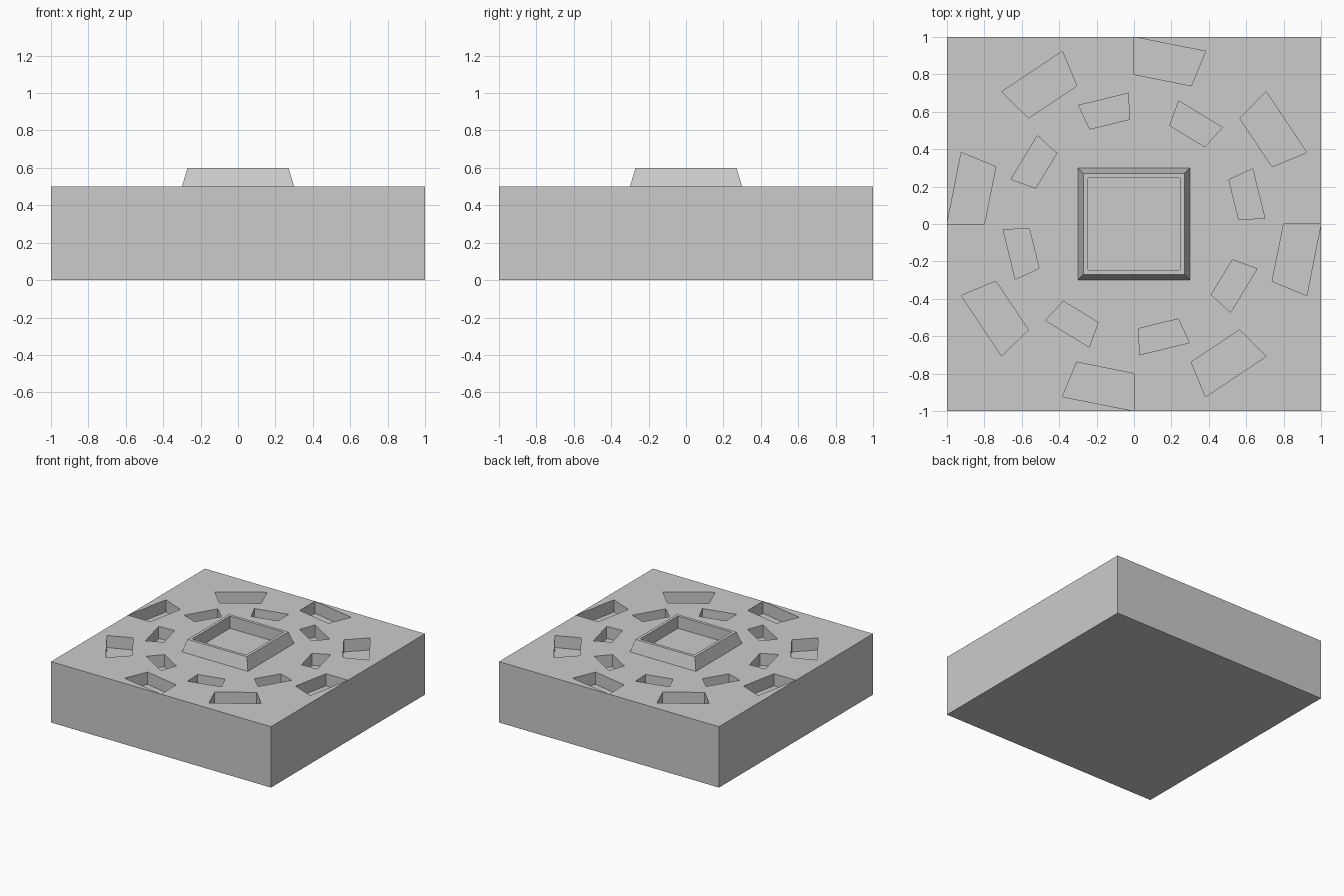
import bpy, bmesh
from math import sin, cos, radians

if "Cube" in bpy.data.objects:
    bpy.data.objects.remove(bpy.data.objects["Cube"])

DEPTH = 0.1


def make_object(name, bm):
    bmesh.ops.recalc_face_normals(bm, faces=bm.faces)
    mesh = bpy.data.meshes.new(name)
    bm.to_mesh(mesh)
    bm.free()
    ob = bpy.data.objects.new(name, mesh)
    bpy.context.collection.objects.link(ob)
    return ob


def square(bm, half, z):
    return [bm.verts.new((sx * half, sy * half, z))
            for sx, sy in ((-1, -1), (1, -1), (1, 1), (-1, 1))]


def loft(bm, rings):
    for a, b in zip(rings, rings[1:]):
        for i in range(4):
            j = (i + 1) % 4
            bm.faces.new((a[i], a[j], b[j], b[i]))
    bm.faces.new(rings[0])
    bm.faces.new(rings[-1])


# Slab with the tapered, hollowed rim rising from its centre
bm = bmesh.new()
loft(bm, [square(bm, h, z) for h, z in
          ((1, 0), (1, 0.5), (0.3, 0.5), (0.27, 0.6), (0.245, 0.6), (0.245, 0.5))])
slab = make_object("slab", bm)

# Two rings of recesses, each a 22.5 degree chord segment
bm = bmesh.new()
for r_in, r_out, start in ((0.8, 0.9995, 0), (0.56, 0.7, 25)):
    for k in range(8):
        a = radians(start + 45 * k)
        b = a - radians(22.5)
        plan = [(r * cos(t), r * sin(t)) for r, t in
                ((r_in, a), (r_out, a), (r_out, b), (r_in, b))]
        loft(bm, [[bm.verts.new((x, y, z)) for x, y in plan]
                  for z in (0.5 - DEPTH, 0.55)])
cutter = make_object("recess_cutter", bm)
cutter.hide_render = True
cutter.hide_viewport = True

cut = slab.modifiers.new("recesses", 'BOOLEAN')
cut.operation = 'DIFFERENCE'
cut.solver = 'EXACT'
cut.object = cutter
